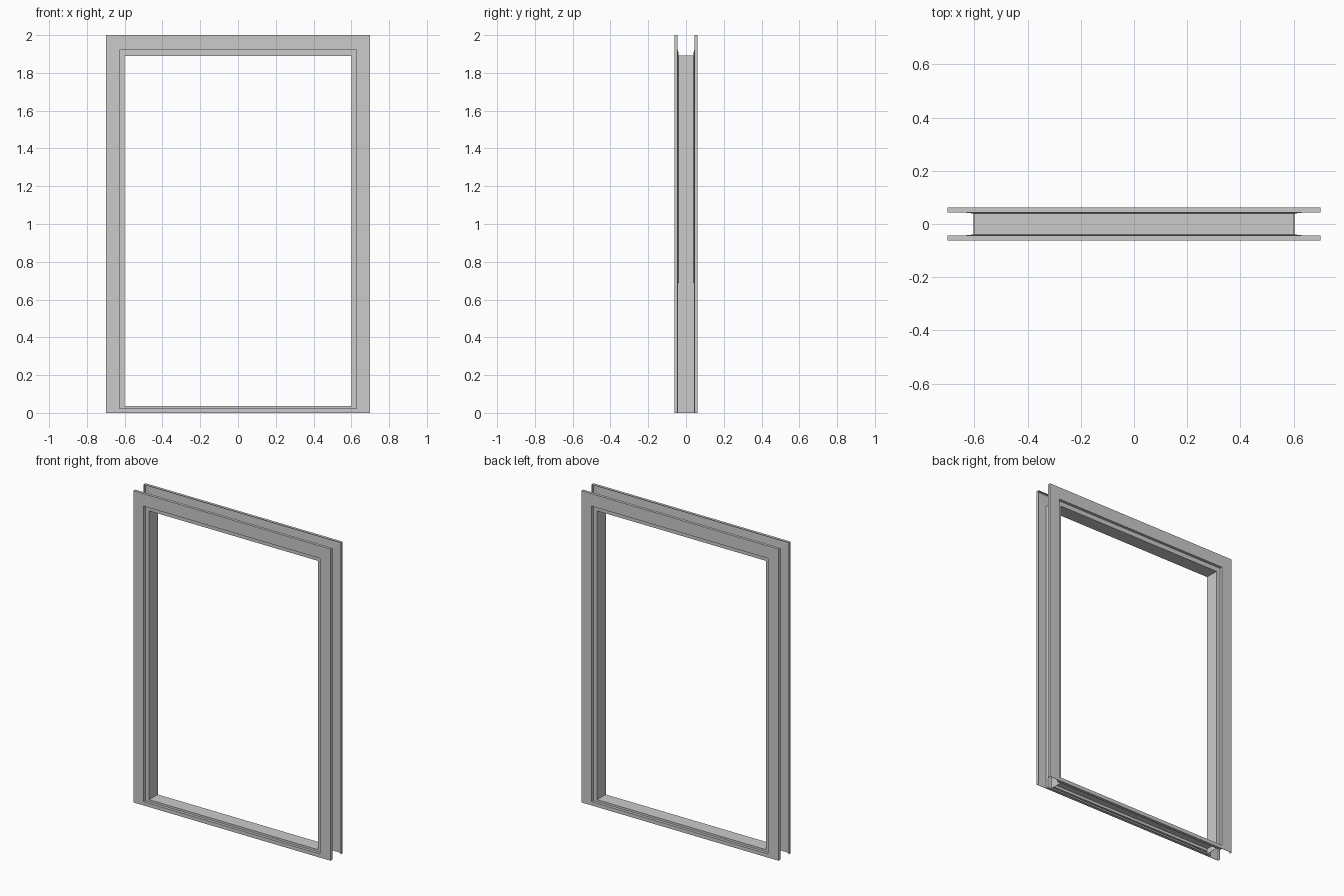
import bpy

if "Cube" in bpy.data.objects:
    bpy.data.objects.remove(bpy.data.objects["Cube"])

FACE = 0.0622    # outer casing plane, +-y
LIP = 0.044      # depth of folded lips and stepped stop, +-y
GAUGE = 0.002    # sheet thickness

# Half-width, head height and sill height at each level of the folded profile
LEVELS = {
    "outer": (0.70, 2.00, 0.0),
    "mid": (0.627, 1.92, 0.024),
    "inner": (0.60, 1.89, 0.037),
}

# Folded channel cross-section: lip, casing, step, stop, then mirrored to the back
half = [("outer", -LIP), ("outer", -FACE), ("mid", -FACE),
        ("mid", -LIP), ("inner", -LIP)]
PROFILE = half + [(lv, -y) for lv, y in reversed(half)]


def folded_sheet(name, path):
    """Sweep the channel profile along path(level) -> list of (x, z) stations."""
    n = len(PROFILE)
    rows = [[(x, y, z) for x, z in path(lv)] for lv, y in PROFILE]
    m = len(rows[0])
    verts = [rows[j][i] for i in range(m) for j in range(n)]
    faces = [(i * n + j, i * n + j + 1, (i + 1) * n + j + 1, (i + 1) * n + j)
             for i in range(m - 1) for j in range(n - 1)]
    me = bpy.data.meshes.new(name)
    me.from_pydata(verts, [], faces)
    ob = bpy.data.objects.new(name, me)
    bpy.context.collection.objects.link(ob)
    mod = ob.modifiers.new("gauge", 'SOLIDIFY')
    mod.thickness = GAUGE
    mod.offset = -1
    mod.use_even_offset = True
    return ob


def jamb_path(level):
    w, top, _ = LEVELS[level]
    return [(-w, 0), (-w, top), (w, top), (w, 0)]


def sill_path(level):
    w, _, z = LEVELS[level]
    w = min(w, LEVELS["mid"][0])
    return [(w, z), (-w, z)]


# Side jambs and head, mitred at the top corners
folded_sheet("jambs_and_head", jamb_path)
# Low threshold between the jambs
folded_sheet("sill", sill_path)
